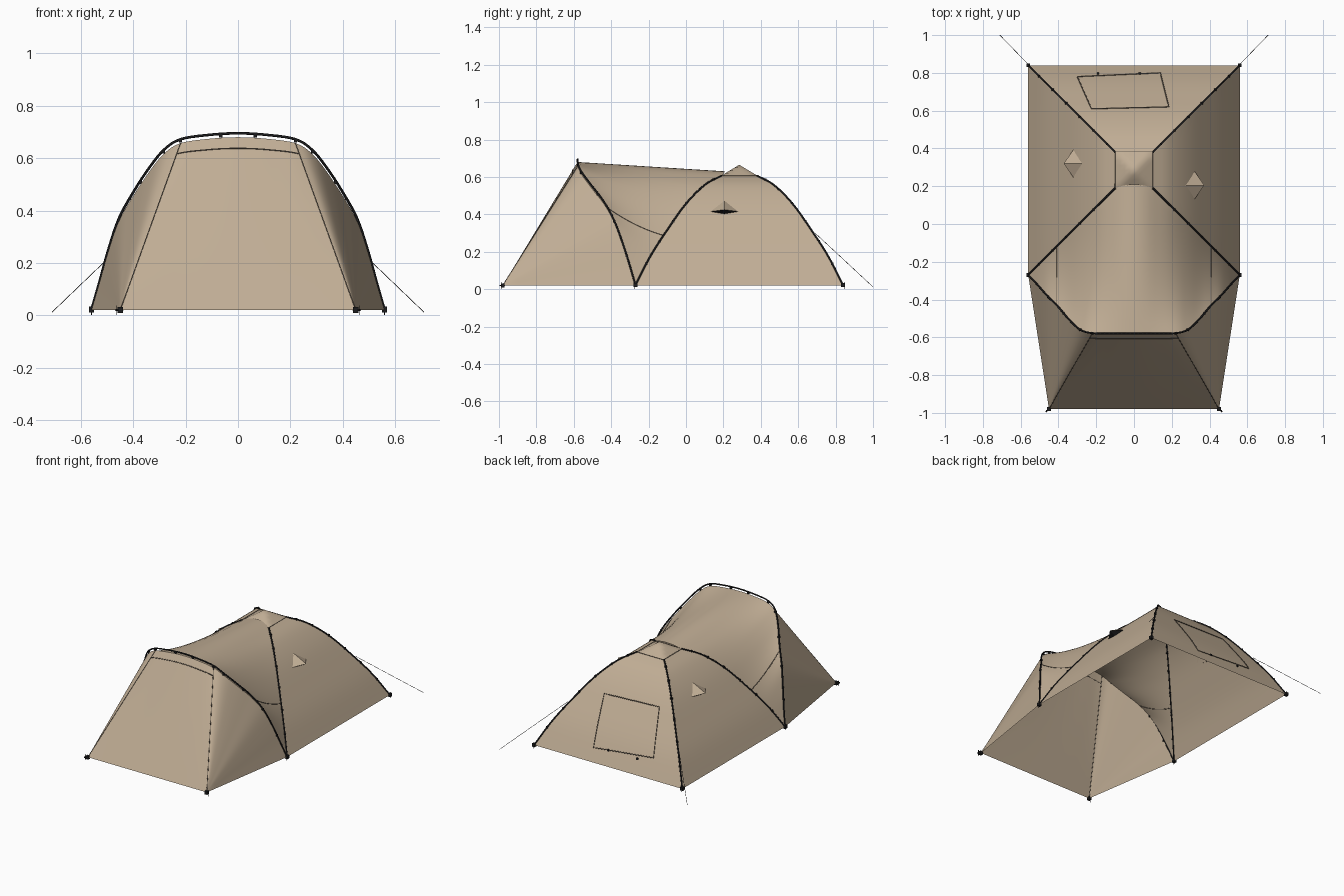
import bpy, bmesh, math
from mathutils import Vector as V, Matrix

if "Cube" in bpy.data.objects:
    bpy.data.objects.remove(bpy.data.objects["Cube"])


def material(name, rgb):
    m = bpy.data.materials.new(name)
    m.diffuse_color = (*rgb, 1)
    m.use_nodes = True
    m.node_tree.nodes["Principled BSDF"].inputs["Base Color"].default_value = m.diffuse_color
    return m


TAN = material("tan fabric", (0.53, 0.42, 0.30))
BLACK = material("black", (0.012, 0.012, 0.013))
SEAM = material("dark seam", (0.13, 0.105, 0.08))


def add_mesh(name, bm, mats, smooth=False):
    me = bpy.data.meshes.new(name)
    bm.to_mesh(me)
    bm.free()
    ob = bpy.data.objects.new(name, me)
    bpy.context.collection.objects.link(ob)
    for m in mats:
        me.materials.append(m)
    if smooth:
        for p in me.polygons:
            p.use_smooth = True
    return ob


def sheet(name, fn, nu, nv):
    """Grid of fabric from fn(u, v), with u and v in 0..1."""
    bm = bmesh.new()
    g = [[bm.verts.new(fn(i / nu, j / nv)) for j in range(nv + 1)] for i in range(nu + 1)]
    for i in range(nu):
        for j in range(nv):
            bm.faces.new((g[i][j], g[i + 1][j], g[i + 1][j + 1], g[i][j + 1]))
    bmesh.ops.remove_doubles(bm, verts=bm.verts, dist=1e-5)
    bmesh.ops.recalc_face_normals(bm, faces=bm.faces)
    if sum(f.normal.z * f.calc_area() for f in bm.faces) < 0:
        bmesh.ops.reverse_faces(bm, faces=bm.faces)
    return add_mesh(name, bm, [TAN], True)


def tube(name, pts, r, mat, sides=1):
    cu = bpy.data.curves.new(name, 'CURVE')
    cu.dimensions = '3D'
    cu.bevel_depth = r
    cu.bevel_resolution = sides
    cu.use_fill_caps = True
    sp = cu.splines.new('POLY')
    sp.points.add(len(pts) - 1)
    for p, q in zip(sp.points, pts):
        p.co = (*q, 1)
    tmp = bpy.data.objects.new(name, cu)
    bpy.context.collection.objects.link(tmp)
    bpy.context.view_layer.update()
    me = bpy.data.meshes.new_from_object(tmp.evaluated_get(bpy.context.evaluated_depsgraph_get()))
    bpy.data.objects.remove(tmp)
    me.materials.clear()
    me.materials.append(mat)
    ob = bpy.data.objects.new(name, me)
    bpy.context.collection.objects.link(ob)
    return ob


def boxes(name, centres, size, mat):
    bm = bmesh.new()
    for c in centres:
        bmesh.ops.create_cube(bm, size=1, matrix=Matrix.Translation(c) @ Matrix.Diagonal((*size, 1)))
    return add_mesh(name, bm, [mat])


def spline(pts, t):
    """Smooth point along a list of points, t in 0..1."""
    n = len(pts) - 1
    i = min(int(t * n), n - 1)
    f = t * n - i
    b, c = V(pts[i]), V(pts[i + 1])
    a = V(pts[i - 1]) if i else 2 * b - c
    d = V(pts[i + 2]) if i + 2 <= n else 2 * c - b
    return 0.5 * (2 * b + (c - a) * f + (2 * a - 5 * b + 4 * c - d) * f * f
                  + (3 * b - a - 3 * c + d) * f ** 3)


# Dome profile: inset from the corner against height
PROFILE = [(0, .02), (.08, .175), (.17, .315), (.27, .455), (.37, .555), (.46, .605)]
TABLE = [spline(PROFILE, i / 100) for i in range(101)]
W, YF, YB, TOP = .56, -.27, .84, .46


def height(d):
    d = max(0, min(TOP, d))
    for a, b in zip(TABLE, TABLE[1:]):
        if d <= b.x:
            return a.y + (b.y - a.y) * (d - a.x) / (b.x - a.x)
    return TABLE[-1].y


# Front arch, right half mirrored to the left
HALF = [(.56, -.27, .02), (.53, -.30, .125), (.497, -.338, .245), (.455, -.385, .37), (.40, -.44, .47),
        (.345, -.505, .555), (.285, -.56, .63), (.22, -.578, .672), (.11, -.58, .689), (0, -.58, .695)]
ARCH = HALF + [(-x, y, z) for x, y, z in HALF[-2::-1]]


def arch(t):
    return spline(ARCH, t)


def arch_cloth(t):
    p = arch(t)
    p.z -= .015 * min(1, (p.z - .02) / .5)
    return p


# Dome side walls and back wall
for side, s in (("right", 1), ("left", -1)):
    def wall(u, v):
        d = TOP * u
        return (s * (W - d), YF + d + v * (YB - YF - 2 * d), height(d))
    sheet(side + "_wall", wall, 20, 6)


def back(u, v):
    d = TOP * u
    return ((2 * v - 1) * (W - d), YB - d, height(d))


sheet("back_wall", back, 20, 6)

# Raised roof cap between the poles
sheet("roof_cap", lambda u, v: (.1 * (2 * u - 1), .285 + .1 * (2 * v - 1),
      .605 + .06 * (1 - max(abs(2 * u - 1), abs(2 * v - 1)))), 8, 8)


# Sagging tunnel from the front arch back to the dome poles
def tunnel(u, v):
    a = arch_cloth(u)
    x = abs(a.x)
    crest = max(0, 1 - (x / .1) ** 2)
    b = V((a.x, YF + min(W - x, TOP) + .02 * crest, height(W - x) + .025 * crest))
    p = a.lerp(b, v)
    p.z -= .12 * v * (1 - v) * math.sin(math.pi * min(1, x / W)) ** 2
    return p


sheet("tunnel_roof", tunnel, 72, 14)

# Porch: front panel and two side panels running to the front corners
T0 = 7 / 18
CORNER = V((.45, -.98, .02))


def porch_front(u, v):
    a = arch_cloth(T0 + u * (1 - 2 * T0))
    return a.lerp(V((.45 * (1 - 2 * u), -.98, .02)), v)


sheet("porch_front", porch_front, 20, 8)
sheet("porch_right", lambda u, v: arch_cloth(u * T0).lerp(CORNER, v), 28, 8)
sheet("porch_left", lambda u, v: arch_cloth(1 - u * T0).lerp(V((-.45, -.98, .02)), v), 28, 8)

# Poles and their clips
tube("front_arch_pole", [arch(i / 90) for i in range(91)], .005, BLACK)
clips = [arch(k / 18) - V((0, 0, .007)) for k in (1.5, 3, 4.5, 6, 7, 8.4, 9.6, 11, 12, 13.5, 15, 16.5)]
feet = []
for s in (1, -1):
    for y0, dy, label in ((YF, 1, "front"), (YB, -1, "back")):
        pole = [V((s * (W - d), y0 + dy * d, height(d) + .002)) for d in (TOP * i / 32 for i in range(33))]
        tube(label + "_dome_pole", pole, .005, BLACK)
        clips += pole[4:30:5]
        feet.append(V((s * W, y0, .022)))
    feet.append(V((s * .45, -.98, .02)))
boxes("pole_clips", clips, (.012, .012, .012), BLACK)
boxes("corner_feet", feet, (.02, .02, .022), BLACK)

# Ground pegs and back guy lines
for s in (1, -1):
    for x, y in ((.465, -.985), (.56, -.275), (.56, .845)):
        tube("ground_peg", [(s * x, y, 0), (s * x, y, .038)], .0018, BLACK)
    tube("peg_strap", [(s * .44, -.97, .02), (s * .467, -.995, .02)], .004, BLACK)
    tube("guy_line", [(s * .41, .69, .30), (s * .71, 1.0, .012)], .0012, BLACK)

# Seams: porch panel, roof cap, tunnel sides, back window
N = 24
tube("porch_top_seam", [V(porch_front(i / N, .065)) + V((0, -.001, .001)) for i in range(N + 1)], .0025, SEAM)
for u in (0, 1):
    tube("porch_edge_seam", [porch_front(u, i / 8) for i in range(9)], .002, SEAM)
tube("roof_seam", [(x, y, .606) for x, y in
     ((-.1, .185), (-.1, .385), (.1, .385), (.1, .185), (-.1, .185))], .002, SEAM)
for t in (3.85 / 18, 1 - 3.85 / 18):
    tube("tunnel_seam", [tunnel(t, i / 14) for i in range(15)], .0025, SEAM)
CORNERS = [(-.30, .78), (.14, .80), (.185, .62), (-.225, .61), (-.30, .78)]
window = []
for (x0, y0), (x1, y1) in zip(CORNERS, CORNERS[1:]):
    for i in range(10):
        x, y = x0 + (x1 - x0) * i / 10, y0 + (y1 - y0) * i / 10
        window.append((x, y, height(YB - y) + .001))
tube("back_window_seam", window + window[:1], .003, SEAM)
boxes("window_toggles", [(x, .795, height(.045)) for x in (-.19, .03)], (.012, .012, .012), BLACK)

# Hooded vents: cloth top, black opening beneath
for s, yc in ((1, .205), (-1, .32)):
    bm = bmesh.new()
    top, out, a, b = [bm.verts.new(c) for c in (
        (s * .265, yc, .478), (s * .372, yc, .425), (s * .32, yc - .075, .415), (s * .32, yc + .075, .415))]
    inner = bm.verts.new((s * .325, yc, .40))
    for f in ((top, a, out), (top, out, b), (out, a, inner), (out, inner, b)):
        bm.faces.new(f)
    bmesh.ops.recalc_face_normals(bm, faces=bm.faces)
    bm.faces.ensure_lookup_table()
    if bm.faces[0].normal.z < 0:
        bmesh.ops.reverse_faces(bm, faces=bm.faces)
    for f in bm.faces:
        f.material_index = int(inner in f.verts)
    add_mesh("vent_hood", bm, [TAN, BLACK])
